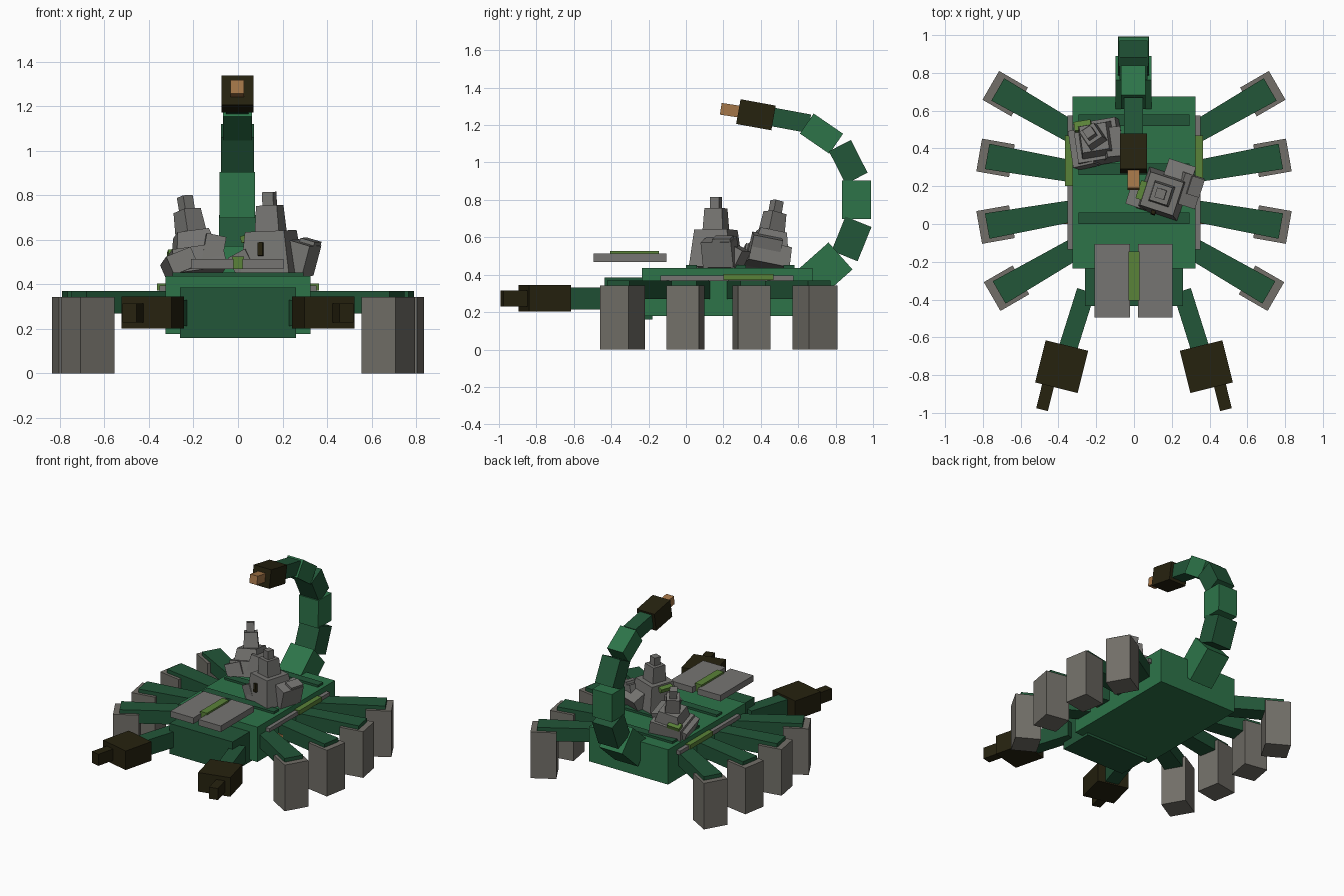
import bpy, bmesh, math
from mathutils import Vector, Matrix

cube = bpy.data.objects.get("Cube")
if cube:
    bpy.data.objects.remove(cube, do_unlink=True)


def material(name, rgb):
    lin = [((c / 255 + 0.055) / 1.055) ** 2.4 for c in rgb] + [1.0]
    m = bpy.data.materials.new(name)
    m.use_nodes = True
    m.diffuse_color = lin
    m.node_tree.nodes["Principled BSDF"].inputs["Base Color"].default_value = lin
    return m


GREEN = material("green", (45, 116, 73))
DARK = material("dark green", (34, 86, 56))
GREY = material("grey", (118, 117, 114))
STONE = material("warm grey", (114, 111, 104))
BLACK = material("blackish olive", (38, 34, 15))
LIME = material("lime", (90, 130, 56))
TAN = material("tan", (164, 118, 72))


def block(name, size, mat, matrix, taper=(1, 1), axis=2):
    """Box of the given size; the + end along axis is scaled by taper."""
    bm = bmesh.new()
    bmesh.ops.create_cube(bm, size=1)
    others = [i for i in range(3) if i != axis]
    for v in bm.verts:
        if v.co[axis] > 0:
            for i, t in zip(others, taper):
                v.co[i] *= t
        v.co = Vector(v.co[i] * size[i] for i in range(3))
    bm.transform(matrix)
    me = bpy.data.meshes.new(name)
    bm.to_mesh(me)
    bm.free()
    me.materials.append(mat)
    ob = bpy.data.objects.new(name, me)
    bpy.context.collection.objects.link(ob)
    return ob


def box(name, x, y, z, mat):
    """Axis-aligned box from three (low, high) ranges."""
    c = [(a + b) / 2 for a, b in (x, y, z)]
    return block(name, [b - a for a, b in (x, y, z)], mat, Matrix.Translation(c))


def beam(name, a, b, w, h, mat, taper=1):
    """Box running from a to b, w wide sideways and h high."""
    a, b = Vector(a), Vector(b)
    d = (b - a).normalized()
    side = Vector((1, 0, 0)) if abs(d.x) < 1e-4 else d.cross((0, 0, 1)).normalized()
    up = side.cross(d)
    m = Matrix((side, d, up)).transposed().to_4x4()
    return block(name, (w, (b - a).length, h), mat,
                 Matrix.Translation((a + b) / 2) @ m, (taper, 1), 1)


# Body, head and deck strips
box("body", (-.325, .325), (-.235, .675), (.178, .437), GREEN)
box("head", (-.26, .26), (-.435, -.18), (.16, .386), DARK)
for y in (0, .26, .52):
    box("deck_strip", (-.295, .295), (y, y + .06), (.43, .453), DARK)

# Raised front deck plates
box("front_plate_right", (-.21, -.02), (-.495, -.105), (.468, .513), GREY)
box("front_plate_left", (.02, .205), (-.495, -.105), (.468, .513), GREY)
box("front_plate_strip", (-.028, .028), (-.405, -.145), (.468, .526), LIME)

# Legs: centre of foot and outward angle
LEGS = [(.682, .69, 30), (.733, .35, 10), (.733, -.003, -10), (.675, -.34, -30)]
for s, side in ((1, "left"), (-1, "right")):
    for i, (x, y, deg) in enumerate(LEGS):
        ang = math.radians(deg)
        d = Vector((s * math.cos(ang), math.sin(ang), 0))
        c = Vector((s * x, y, 0))
        block(f"{side}_foot_{i + 1}", (.176, .176, .343), STONE,
              Matrix.Translation(c + Vector((0, 0, .1715))) @ Matrix.Rotation(s * ang, 4, 'Z'))
        z = Vector((0, 0, .32))
        beam(f"{side}_leg_{i + 1}", c - d * .48 + z, c + d * .045 + z, .112, .1, DARK, 1.22)

    # Side rail, marker strip and lamp
    def sx(a, b):
        return tuple(sorted((s * a, s * b)))
    box(f"{side}_rail", sx(.31, .353), (-.135, .575), (.366, .396), GREY)
    box(f"{side}_rail_strip", sx(.32, .364), (.2, .468), (.372, .404), LIME)
    box(f"{side}_lamp", sx(.32, .37), (0, .03), (.27, .30), TAN)

    # Claw arm, claw and finger
    beam(f"{side}_claw_arm", (s * .254, -.354, .272), (s * .36, -.69, .272), .098, .118, DARK)
    f = Vector((s * math.sin(math.radians(14)), -math.cos(math.radians(14)), 0))
    c = Vector((s * .383, -.755, .274))
    beam(f"{side}_claw", c - f * .115, c + f * .115, .232, .142, BLACK)
    tip = Vector((s * .487, -.983, .272))
    beam(f"{side}_claw_finger", tip - f * .14, tip, .064, .086, BLACK)

# Tail segments: start (y, z), end (y, z), width, height, colour
TAIL = [
    ("tail_1", (.64, .335), (.826, .50), .19, .193, GREEN),
    ("tail_2", (.848, .50), (.922, .683), .165, .15, DARK),
    ("tail_3", (.911, .697), (.912, .903), .16, .156, GREEN),
    ("tail_4", (.912, .915), (.823, 1.09), .148, .132, DARK),
    ("tail_5", (.803, 1.10), (.646, 1.208), .13, .13, GREEN),
    ("tail_6", (.66, 1.207), (.465, 1.243), .10, .1, DARK),
    ("stinger", (.468, 1.238), (.28, 1.272), .144, .134, BLACK),
    ("stinger_tip", (.29, 1.271), (.186, 1.287), .062, .063, TAN),
]
for name, a, b, w, h, mat in TAIL:
    beam(name, (-.003, *a), (-.003, *b), w, h, mat)


def turret(name, base, top, turn, parts):
    """Leaning tower; parts are (label, centre, size, taper, tilt axis, tilt degrees, colour)."""
    base, top = Vector(base), Vector(top)
    m = Matrix.Translation(base) @ (top - base).to_track_quat('Z', 'Y').to_matrix().to_4x4()
    # undo the roll of the tracking so that turn is the heading
    x = (Vector((1, 0, 0)) - (top - base) * (top - base).x / (top - base).length_squared).normalized()
    z = (top - base).normalized()
    m = Matrix.Translation(base) @ Matrix((x, z.cross(x), z)).transposed().to_4x4()
    m = m @ Matrix.Rotation(math.radians(turn), 4, 'Z')
    for label, c, size, taper, axis, deg, mat in parts:
        block(f"{name}_{label}", size, mat,
              m @ Matrix.Translation(c) @ Matrix.Rotation(math.radians(deg), 4, axis),
              (taper, taper))


# Upright front turret, with tumbled blocks around its foot
turret("front_turret", (.155, .16, .44), (.14, .16, .81), -18, [
    ("body", (0, 0, .10), (.23, .23, .20), .8, 'Z', 0, GREY),
    ("neck", (0, 0, .25), (.115, .115, .13), .85, 'Z', 0, GREY),
    ("nub", (0, 0, .34), (.052, .052, .07), 1, 'Z', 0, GREY),
    ("side_block", (.115, .06, .075), (.11, .17, .14), 1, 'Y', 18, GREY),
    ("rear_block", (.05, .11, .06), (.15, .12, .11), 1, 'X', -28, GREY),
    ("outer_block", (.145, .09, .11), (.07, .10, .09), 1, 'Y', 18, GREY),
    ("foot_block", (-.11, -.06, .06), (.09, .10, .10), 1, 'Y', -25, GREY),
    ("strip", (-.098, -.015, .172), (.05, .10, .03), 1, 'Y', -15, LIME),
    ("slot", (-.015, -.105, .12), (.022, .03, .06), 1, 'X', -6, BLACK),
])

# Rear turret, leaning outward and back
turret("rear_turret", (-.18, .425, .445), (-.24, .488, .80), 8, [
    ("base", (0, 0, .055), (.24, .225, .11), .95, 'Z', 0, GREY),
    ("body", (0, 0, .125), (.20, .20, .13), .72, 'Z', 0, GREY),
    ("neck", (0, 0, .23), (.105, .105, .13), .85, 'Z', 25, GREY),
    ("nub", (0, 0, .325), (.052, .052, .07), 1, 'Z', 25, GREY),
    ("side_block", (-.08, -.02, .05), (.12, .2, .09), 1, 'Y', -14, GREY),
    ("inner_block", (.075, -.03, .09), (.09, .16, .12), 1, 'Y', 20, GREY),
    ("strip", (-.06, .085, .122), (.09, .05, .03), 1, 'X', -10, LIME),
])
